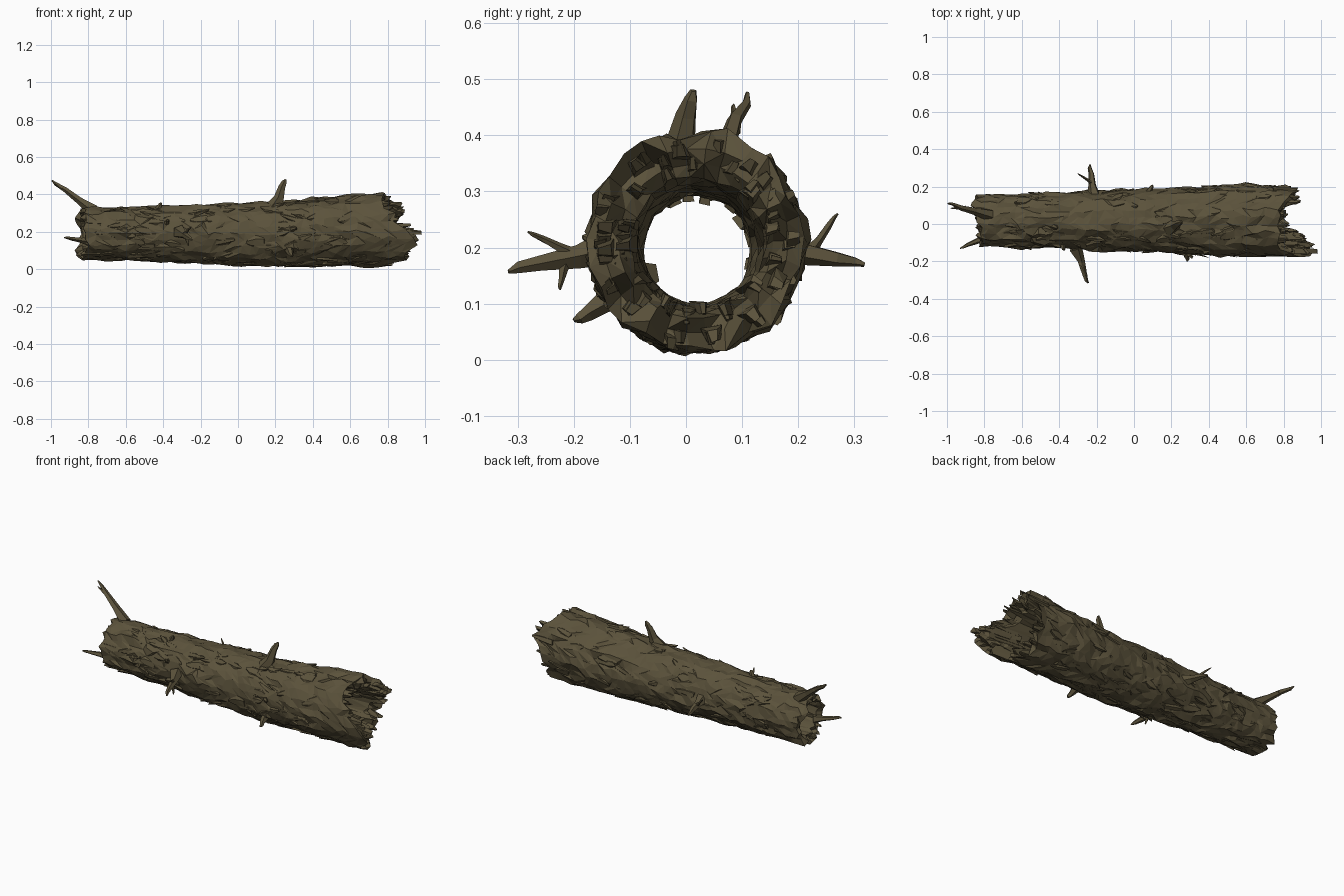
import bpy, bmesh, math, random
from mathutils import Vector, noise

if "Cube" in bpy.data.objects:
    bpy.data.objects.remove(bpy.data.objects["Cube"])

random.seed(7)
uni = random.uniform
bark = bpy.data.materials.new("dark olive bark")
bark.diffuse_color = (0.105, 0.085, 0.044, 1)
bark.use_nodes = True
bark.node_tree.nodes["Principled BSDF"].inputs["Base Color"].default_value = bark.diffuse_color


def radius(x):
    return 0.165 + 0.027 * math.sin(1.75 * max(-0.85, min(x, 0.9)))


def end_right(a):
    """Broken end: a long spur at the lower front, short at the top and bottom back."""
    def bump(c, w):
        d = (a - c + math.pi) % math.tau - math.pi
        return math.exp(-(d / w) ** 2)
    return 0.79 + 0.14 * bump(3.3, 0.45) + 0.08 * bump(0.5, 0.45) + 0.09 * bump(4.0, 0.45)


def end_left(a):
    return -0.825 - 0.015 * math.cos(a)


def on_log(x, a, depth=0.0):
    """Point on the bark at length x and angle a (0 = back, pi/2 = top)."""
    r = radius(x) - depth
    cz = 0.188 + 0.024 * max(0, min(1, (x - 0.25) * 2))
    return Vector((x, 0.018 + r * math.cos(a), cz + r * math.sin(a)))


def finish(bm, name):
    for v in bm.verts:
        v.co.z = max(v.co.z, 0)
        v.co.x = min(v.co.x, 1)
    bmesh.ops.recalc_face_normals(bm, faces=bm.faces)
    me = bpy.data.meshes.new(name)
    bm.to_mesh(me)
    bm.free()
    me.materials.append(bark)
    bpy.context.collection.objects.link(bpy.data.objects.new(name, me))


# hollow trunk: outer wall, broken rim, inner wall, left rim, closed round
NA, NX, NI = 30, 40, 12
bm = bmesh.new()
jag_r = [uni(-0.03, 0.03) for _ in range(NA)]
jag_l = [uni(-0.02, 0.015) for _ in range(NA)]
rows = [("out", i / NX) for i in range(NX + 1)] + [("right", 0.35), ("right", 0.7)]
rows += [("in", 1 - i / NI) for i in range(NI + 1)] + [("left", 0.5)]
rings = []
for kind, t in rows:
    ring = []
    for j in range(NA):
        a = math.tau * j / NA
        x0, x1 = end_left(a) + jag_l[j], end_right(a) + jag_r[j]
        if kind == "out":
            x = x0 + (x1 - x0) * t + uni(-0.012, 0.012)
            d = Vector((x * 1.5, math.cos(a), math.sin(a)))
            n = noise.noise(d * 2.2) + 1.3 * noise.noise(d * 5)
            p = on_log(x, a + uni(-.06, .06), -0.013 * n + uni(-.005, .005))
        elif kind == "in":
            r = 0.096 + 0.022 * t * t + uni(-0.004, 0.008)
            p = Vector((x0 + 0.01 + (x1 - 0.05 - x0) * t, 0.02 + r * math.cos(a),
                        0.193 + 0.012 * t + r * math.sin(a)))
        elif kind == "right":
            p = on_log(x1 + uni(-0.05, 0.02), a, (radius(x1) - 0.115) * t)
        else:
            p = on_log(x0 + uni(-0.025, 0.02), a, (radius(x0) - 0.095) * t)
        ring.append(bm.verts.new(p))
    rings.append(ring)
for i, A in enumerate(rings):
    B = rings[(i + 1) % len(rings)]
    for j in range(NA):
        k = (j + 1) % NA
        q = (A[j], A[k], B[k], B[j])
        if random.random() < 0.5:
            q = q[1:] + q[:1]
        bm.faces.new(q[:3])
        bm.faces.new((q[0], q[2], q[3]))
finish(bm, "hollow_trunk")


def shard(bm, x, a, length, width, lift, depth, thick, skew=0.0, tip=0.28):
    """Tapered splinter lying along the log; its far tip rises by lift."""
    va = width / 0.17
    da = uni(-0.5, 0.5) * va + skew
    prev = None
    for t, w in ((0, 1), (uni(0.5, 0.75), 0.9), (1, tip)):
        ring = []
        for s, o in ((-1, 1), (0.9, 1), (0.5, 0), (-0.5, 0)):
            px = x + length * (t + uni(-.1, .1) * (t < 1)) - abs(s) * uni(0, .15) * length * t
            p = on_log(px if s < 0.6 else px - 0.1 * length * t, a + da * t + va * w * s,
                       depth - lift * t + o * thick * (1 - 0.4 * t) + uni(-.002, .002))
            ring.append(bm.verts.new(p))
        if prev:
            for j in range(4):
                k = (j + 1) % 4
                bm.faces.new((prev[j], prev[k], ring[k]))
                bm.faces.new((prev[j], ring[k], ring[j]))
        else:
            bm.faces.new(ring)
        prev = ring
    bm.faces.new(prev)


# broad bark plates and flakes, denser on the front and underside than on the back
bm = bmesh.new()
for i in range(250):
    a = uni(0, math.tau)
    if a < 2 and random.random() < 0.6:
        continue
    low = math.sin(a) < -0.8
    shard(bm, uni(-0.7, 0.7), a, random.choice((-1, 1)) * uni(0.06, 0.14),
          uni(0.016, 0.042), uni(0.002, 0.008 if low else 0.02), 0.004, 0.016, uni(-.25, .25))
finish(bm, "bark_flakes")

# chunky splinters round the broken right end, in two layers
bm = bmesh.new()
for i in range(56):
    a = math.tau * i / 28 + uni(-.08, .08)
    shard(bm, end_right(a) - 0.13, a, uni(0.11, 0.175), uni(.014, .028),
          uni(-.012, .004), uni(-0.004, 0.02) + 0.032 * (i % 2), 0.034, uni(-.1, .1), 0.4)
# long spur at the lower front and the tip at the upper back
for a, e in ((3.2, 1.0), (3.35, 0.97), (3.05, 0.94), (3.6, 0.95), (3.9, 0.93), (0.7, 0.905), (4.2, 0.9)):
    for depth in (0.012, 0.045):
        shard(bm, e - 0.2 - depth, a, 0.2, 0.026, -0.004, depth, 0.04, 0, 0.45)
finish(bm, "right_end_splinters")

# splinters round the left end
bm = bmesh.new()
for i in range(26):
    a = math.tau * i / 26 + uni(-.1, .1)
    shard(bm, end_left(a) + 0.09, a, -uni(0.08, 0.115), uni(.016, .026),
          uni(-.008, .008), uni(0, 0.025), 0.025, uni(-.1, .1), 0.5)
finish(bm, "left_end_splinters")


def limb(bm, start, end, r, sides=5):
    """Low-poly limb tapering to a point, flared at its root."""
    start, end = Vector(start), Vector(end)
    d = (end - start).normalized()
    u = d.cross(Vector((0.3, 0.5, 0.8))).normalized()
    v = d.cross(u)
    prev = None
    for t, w in ((0, 1), (0.35, 0.58), (0.7, 0.4), (0.9, 0.28), (1, 0.12)):
        c = start.lerp(end, t)
        if 0 < t < 1:
            c += u * uni(-0.15, 0.15) * r
        ring = []
        for j in range(sides):
            b = math.tau * j / sides
            k = r * w * uni(0.85, 1.15)
            ring.append(bm.verts.new(c + (u * math.cos(b) + v * math.sin(b)) * k))
        if prev:
            for j in range(sides):
                n = (j + 1) % sides
                bm.faces.new((prev[j], prev[n], ring[n], ring[j]))
        else:
            bm.faces.new(ring)
        prev = ring
    bm.faces.new(prev)


def stub(name, start, end, r, *twigs):
    """Broken branch; each twig leaves it at fraction t towards a tip."""
    bm = bmesh.new()
    limb(bm, start, end, r)
    for t, tip in twigs:
        limb(bm, Vector(start).lerp(Vector(end), t), tip, r * 0.4)
    finish(bm, name)


# broken branch stubs with side twigs
stub("top_left_branch", (-.77, .05, .31), (-.995, .11, .475), .034, (.6, (-.98, .085, .455)))
stub("lower_left_twig", (-.79, -.07, .15), (-.93, -.13, .17), .026)
stub("top_stub", (.19, -.02, .33), (.255, .013, .48), .048)
stub("back_branch", (-.21, .15, .2), (-.235, .318, .17), .036, (.4, (-.3, .27, .26)))
stub("front_branch", (-.31, -.13, .2), (-.245, -.316, .157), .036,
     (.45, (-.265, -.225, .125)), (.35, (-.25, -.282, .228)))
stub("front_low_stub", (.27, -.12, .12), (.285, -.2, .07), .036)
# small knots
for i, (x, a) in enumerate(((-.4, 2.7), (.07, .2), (-.44, 1.8), (.28, 3.0))):
    stub(f"knot_{i + 1}", on_log(x, a, 0.03), on_log(x + 0.03, a, -0.025), .03)
